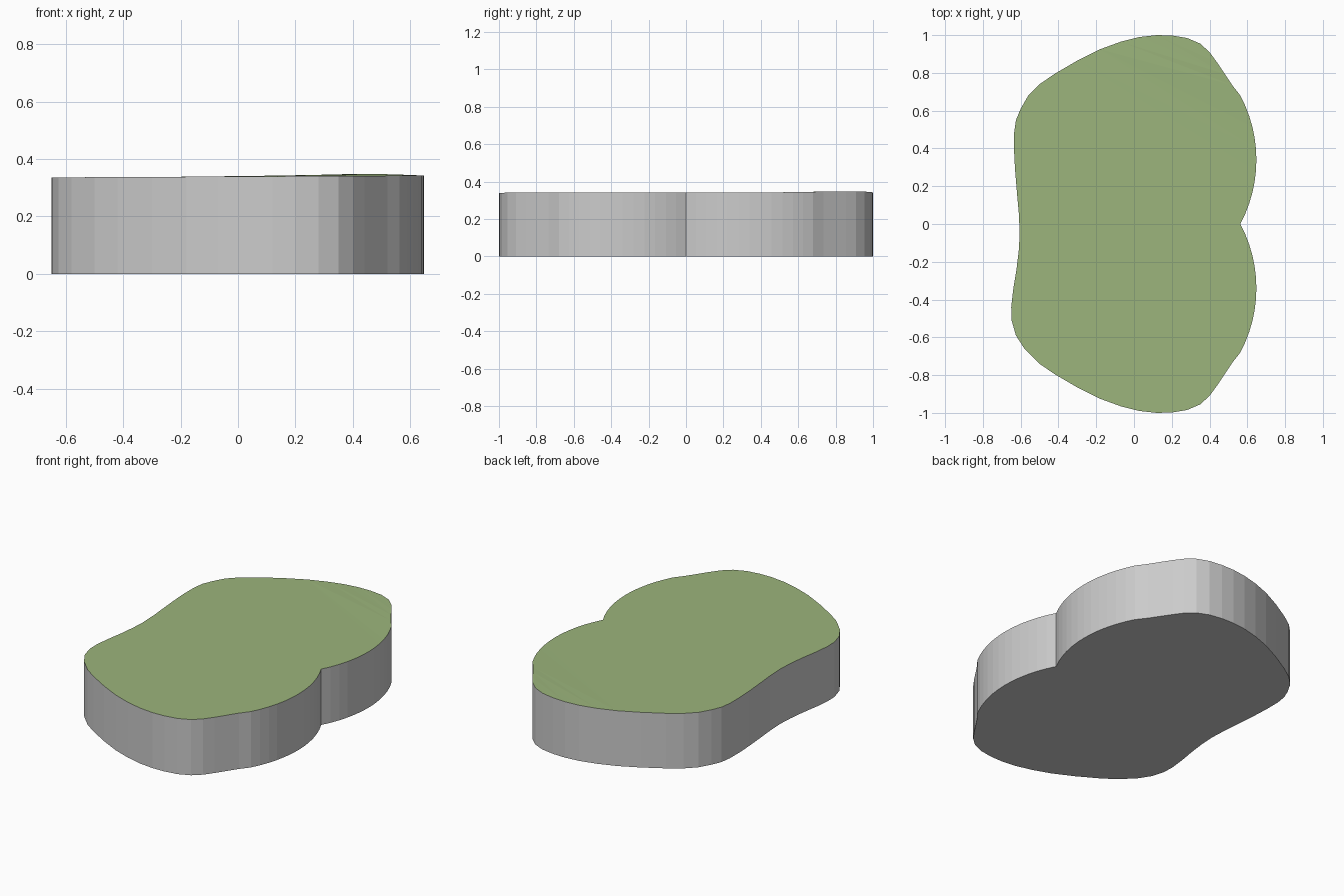
import bpy, bmesh, math

if "Cube" in bpy.data.objects:
    bpy.data.objects.remove(bpy.data.objects["Cube"])

# Rounded end of the outline (shared by both ends), from right lobe to left shoulder
END = [(0.52, 0.735), (0.48, 0.795), (0.44, 0.855), (0.40, 0.91), (0.35, 0.955),
       (0.28, 0.985), (0.20, 0.998), (0.12, 1.0), (0.03, 0.99), (-0.07, 0.965),
       (-0.18, 0.925), (-0.30, 0.865), (-0.42, 0.795), (-0.50, 0.74), (-0.56, 0.68)]
# Slightly wavy left side, from back to front
LEFT = [(-0.60, 0.61), (-0.625, 0.55), (-0.635, 0.48), (-0.635, 0.39), (-0.63, 0.29),
        (-0.62, 0.17), (-0.61, 0.06), (-0.605, -0.05), (-0.61, -0.14), (-0.622, -0.24),
        (-0.64, -0.35), (-0.65, -0.44), (-0.648, -0.51), (-0.625, -0.59), (-0.58, -0.66)]


def lobe(steps=12):
    """Circular bulge on the right side, from the notch to the rounded end."""
    radius, cx, cy = 0.7225, -0.0745, 0.34
    half = math.asin(0.34 / radius)
    return [(cx + radius * math.cos(a), cy + radius * math.sin(a))
            for a in (-half + 2 * half * i / steps for i in range(steps + 1))]


def top_height(x, y):
    """Nearly level top, rising slightly towards the back right."""
    bump = math.exp(-((x - 0.42) ** 2 + (y - 0.85) ** 2) / 0.08)
    return 0.339 + 0.005 * x + 0.007 * bump


back = lobe() + END
front = [(x, -y) for x, y in reversed(back)][:-1]
outline = back + LEFT + front[1:]

# Ground slab: flat base, straight walls, green top
bm = bmesh.new()
low = [bm.verts.new((x, y, 0)) for x, y in outline]
high = [bm.verts.new((x, y, top_height(x, y))) for x, y in outline]
n = len(outline)
for i in range(n):
    j = (i + 1) % n
    bm.faces.new((low[i], low[j], high[j], high[i]))
bm.faces.new(low[::-1])
bm.faces.new(high).material_index = 1
bmesh.ops.triangulate(bm, faces=[f for f in bm.faces if len(f.verts) > 4])

mesh = bpy.data.meshes.new("ground_slab")
bm.to_mesh(mesh)
bm.free()
slab = bpy.data.objects.new("ground_slab", mesh)
bpy.context.collection.objects.link(slab)

# Grey walls keep an empty slot, grass goes in the second one
grass = bpy.data.materials.new("grass")
grass.diffuse_color = (0.33, 0.46, 0.20, 1)
grass.use_nodes = True
grass.node_tree.nodes["Principled BSDF"].inputs["Base Color"].default_value = grass.diffuse_color
mesh.materials.append(None)
mesh.materials.append(grass)
for poly in mesh.polygons:
    poly.material_index = 1 if poly.normal.z > 0.5 else 0
